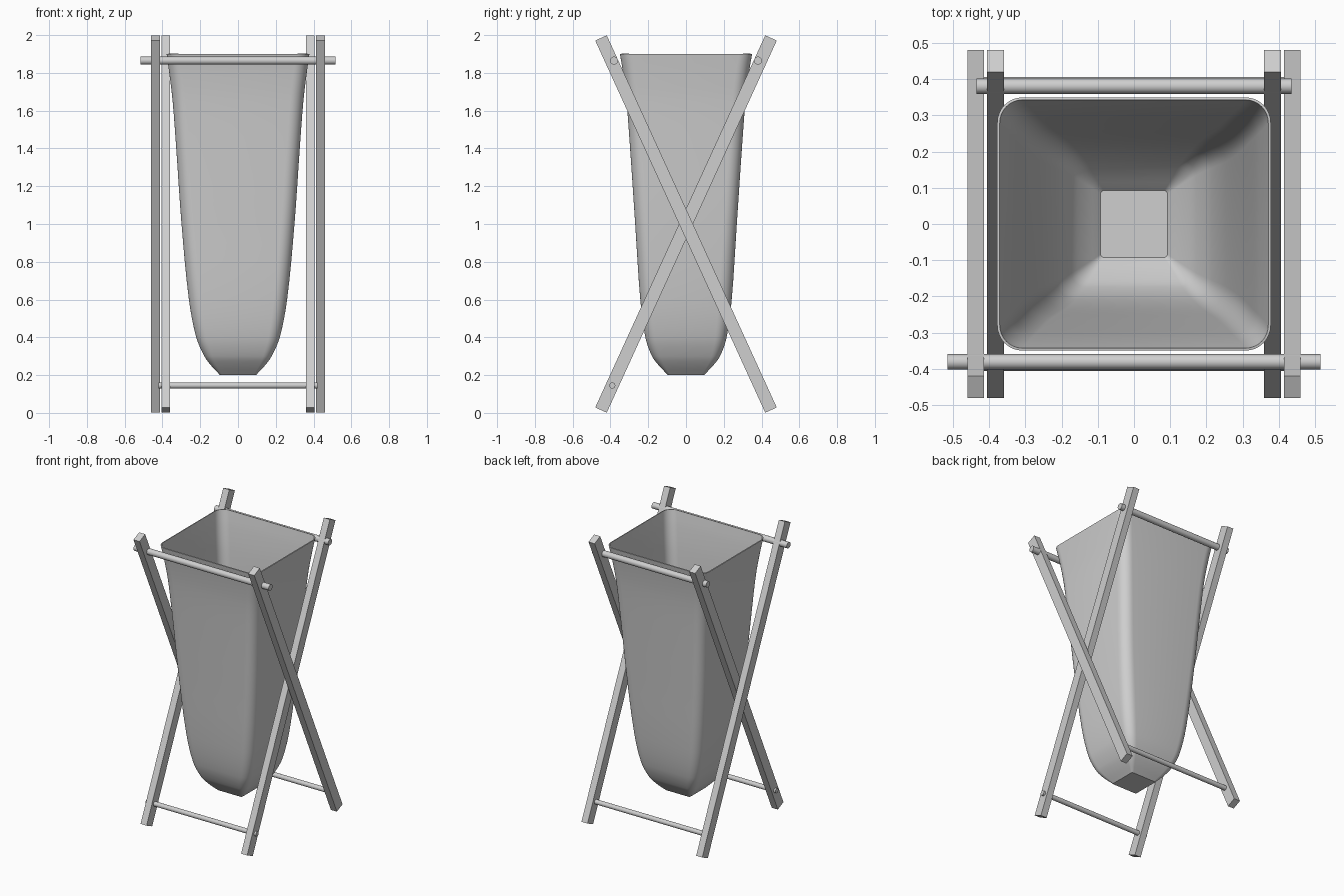
import bpy
import bmesh
from math import atan2, cos, sin, pi
from mathutils import Matrix, Vector

cube = bpy.data.objects.get("Cube")
if cube:
    bpy.data.objects.remove(cube, do_unlink=True)

grey = bpy.data.materials.new("plain_grey")
grey.use_nodes = True
grey.diffuse_color = (0.62, 0.62, 0.62, 1)
grey.node_tree.nodes["Principled BSDF"].inputs["Base Color"].default_value = grey.diffuse_color


def make_object(name, bm):
    bmesh.ops.recalc_face_normals(bm, faces=bm.faces)
    mesh = bpy.data.meshes.new(name)
    bm.to_mesh(mesh)
    bm.free()
    mesh.materials.append(grey)
    obj = bpy.data.objects.new(name, mesh)
    bpy.context.collection.objects.link(obj)
    return obj


def activate(obj):
    bpy.ops.object.select_all(action='DESELECT')
    obj.select_set(True)
    bpy.context.view_layer.objects.active = obj


def smooth(obj):
    activate(obj)
    bpy.ops.object.shade_smooth_by_angle(angle=pi / 6)


# Crossed legs: the outer pair leans to the front, the inner pair to the back
LEAN = atan2(0.90, 1.97)


def leg(name, x, lean):
    bm = bmesh.new()
    bmesh.ops.create_cube(bm, size=1)
    bmesh.ops.scale(bm, vec=(0.046, 0.067, 2.166), verts=bm.verts)
    bmesh.ops.transform(bm, verts=bm.verts,
                        matrix=Matrix.Translation((x, 0, 1)) @ Matrix.Rotation(lean, 4, 'X'))
    make_object(name, bm)


for side, sign in (("left", 1), ("right", -1)):
    leg("outer_leg_" + side, sign * 0.437, LEAN)
    leg("inner_leg_" + side, sign * 0.383, -LEAN)


# Round rails joining each pair of legs
def rail(name, half_length, radius, y, z):
    bm = bmesh.new()
    bmesh.ops.create_cone(bm, cap_ends=True, segments=32, radius1=radius, radius2=radius,
                          depth=2 * half_length,
                          matrix=Matrix.Translation((0, y, z)) @ Matrix.Rotation(pi / 2, 4, 'Y'))
    smooth(make_object(name, bm))


rail("front_top_rail", 0.515, 0.021, -0.381, 1.865)
rail("back_top_rail", 0.435, 0.021, 0.381, 1.865)
rail("front_bottom_rail", 0.42, 0.016, -0.39, 0.145)
rail("back_bottom_rail", 0.44, 0.016, 0.39, 0.145)


# Tapered bag: height, half width, half depth, corner radius
profile = [Vector(p) for p in (
    (0.20, 0.095, 0.095, 0.012), (0.25, 0.142, 0.143, 0.03), (0.30, 0.178, 0.180, 0.045),
    (0.40, 0.221, 0.215, 0.06), (0.60, 0.260, 0.242, 0.07), (1.00, 0.299, 0.269, 0.07),
    (1.40, 0.327, 0.296, 0.07), (1.65, 0.346, 0.315, 0.07), (1.80, 0.364, 0.333, 0.07),
    (1.90, 0.378, 0.350, 0.07))]


def curve_point(points, i, t):
    # Smooth interpolation between neighbouring profile points
    b, c = points[i], points[i + 1]
    a = points[i - 1] if i else 2 * b - c
    d = points[i + 2] if i + 2 < len(points) else 2 * c - b
    h = c[0] - b[0]
    m1 = (c - a) * (h / (c[0] - a[0]))
    m2 = (d - b) * (h / (d[0] - b[0]))
    u = 1 - t
    return b * (1 + 2 * t) * u * u + m1 * t * u * u + c * t * t * (3 - 2 * t) - m2 * t * t * u


def rounded_rectangle(bm, section):
    z, w, d, r = section
    ring = []
    for quarter, (sx, sy) in enumerate(((1, 1), (-1, 1), (-1, -1), (1, -1))):
        for k in range(9):
            a = (quarter + k / 8) * pi / 2
            ring.append(bm.verts.new((sx * (w - r) + r * cos(a), sy * (d - r) + r * sin(a), z)))
    return ring


STEPS = 4
sections = [curve_point(profile, i, s / STEPS)
            for i in range(len(profile) - 1) for s in range(STEPS)] + [profile[-1]]
bm = bmesh.new()
rings = [rounded_rectangle(bm, s) for s in sections]
bm.faces.new(list(reversed(rings[0])))
for low, high in zip(rings, rings[1:]):
    for k in range(len(low)):
        n = (k + 1) % len(low)
        bm.faces.new((low[k], low[n], high[n], high[k]))
bag = make_object("bag", bm)

# Thin wall, open at the top
wall = bag.modifiers.new("wall", 'SOLIDIFY')
wall.thickness = 0.007
wall.offset = -1
activate(bag)
bpy.ops.object.modifier_apply(modifier=wall.name)
smooth(bag)
